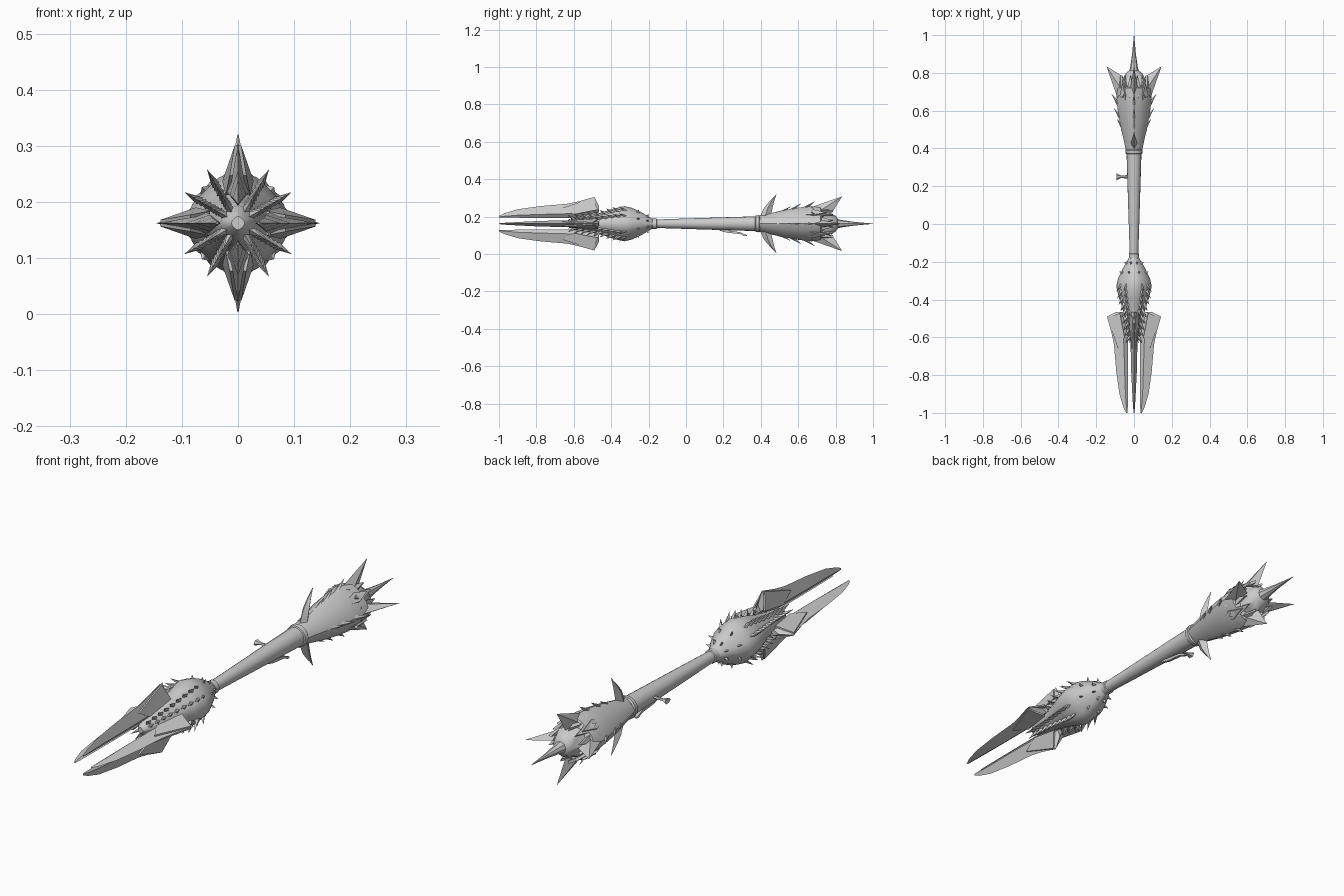
import bpy, bmesh, math
from mathutils import Vector

if "Cube" in bpy.data.objects:
    bpy.data.objects.remove(bpy.data.objects["Cube"])

CZ = 0.162                      # height of the long axis
grey = bpy.data.materials.new("grey_metal")
grey.diffuse_color = (0.6, 0.6, 0.6, 1)
grey.use_nodes = True
grey.node_tree.nodes["Principled BSDF"].inputs["Base Color"].default_value = grey.diffuse_color


def pt(a, r, y, t=0.0):
    """Point at angle a around the axis, radius r, station y, sideways offset t."""
    c, s = math.cos(a), math.sin(a)
    return Vector((r * c - t * s, y, CZ + r * s + t * c))


def finish(name, bm, angle=40):
    bmesh.ops.remove_doubles(bm, verts=bm.verts, dist=1e-5)
    bmesh.ops.recalc_face_normals(bm, faces=bm.faces)
    me = bpy.data.meshes.new(name)
    bm.to_mesh(me)
    bm.free()
    ob = bpy.data.objects.new(name, me)
    bpy.context.collection.objects.link(ob)
    me.materials.append(grey)
    bpy.ops.object.select_all(action='DESELECT')
    ob.select_set(True)
    bpy.context.view_layer.objects.active = ob
    bpy.ops.object.shade_smooth_by_angle(angle=math.radians(angle))
    return ob


def skin(bm, rings):
    """Join rings of points into a closed tube."""
    vr = [[bm.verts.new(p) for p in ring] for ring in rings]
    n = len(vr[0])
    for a, b in zip(vr, vr[1:]):
        for i in range(n):
            j = (i + 1) % n
            bm.faces.new((a[i], a[j], b[j], b[i]))
    bm.faces.new(vr[0])
    bm.faces.new(vr[-1])


def lathe(name, profile, sides=16, pinch=0.0):
    """Turned part along y; pinch pulls the diagonals in."""
    bm = bmesh.new()
    angs = [2 * math.pi * i / sides for i in range(sides)]
    skin(bm, [[pt(a, r * (1 - pinch * math.sin(2 * a) ** 2), y) for a in angs]
              for y, r in profile])
    return finish(name, bm)


def barb(bm, a, base0, base1, tip, w):
    """Pointed barb; base0/base1/tip are (y, r) pairs in the plane at angle a."""
    (y0, r0), (y1, r1), (yt, rt) = base0, base1, tip
    ym, rm = (y0 + y1) / 2, (r0 + r1) / 2
    ring = [bm.verts.new(p) for p in (pt(a, r0, y0), pt(a, rm, ym, w),
                                      pt(a, r1, y1), pt(a, rm, ym, -w))]
    top = bm.verts.new(pt(a, rt, yt))
    for i in range(4):
        bm.faces.new((ring[i], ring[(i + 1) % 4], top))
    bm.faces.new(ring)


def radius_at(profile, y):
    for (y0, r0), (y1, r1) in zip(profile, profile[1:]):
        if y0 <= y <= y1:
            return r0 + (r1 - r0) * (y - y0) / (y1 - y0)
    return 0.0


AXES = [k * math.pi / 2 for k in range(4)]

# Handle and collars
lathe("handle", [(-0.18, 0.022), (0.1, 0.031), (0.39, 0.04)])
lathe("front_collar", [(-0.185, 0.02), (-0.18, 0.027), (-0.158, 0.027), (-0.153, 0.02)])
lathe("rear_collar", [(0.368, 0.036), (0.373, 0.044), (0.39, 0.046), (0.395, 0.04)])

# Front bulb
bulb = [(-0.63, 0.012), (-0.6, 0.032), (-0.52, 0.045), (-0.45, 0.06), (-0.39, 0.08),
        (-0.33, 0.094), (-0.29, 0.085), (-0.24, 0.062), (-0.2, 0.038), (-0.17, 0.022)]
lathe("front_bulb", bulb, pinch=0.12)

# Four thin blades: (y, inner r, outer r, half thickness)
stations = [(-1.0, 0.034, 0.042, 0.002), (-0.97, 0.033, 0.056, 0.005),
            (-0.9, 0.032, 0.077, 0.009), (-0.78, 0.031, 0.094, 0.015),
            (-0.64, 0.031, 0.106, 0.018), (-0.58, 0.034, 0.118, 0.02),
            (-0.49, 0.055, 0.143, 0.02), (-0.465, 0.06, 0.095, 0.012)]
bm = bmesh.new()
for a in AXES:
    skin(bm, [[pt(a, ri, y), pt(a, ri + 0.3 * (ro - ri), y, t), pt(a, ro, y),
               pt(a, ri + 0.3 * (ro - ri), y, -t)] for y, ri, ro, t in stations])
finish("claw_blades", bm, 30)

# Shoulder plates laid over the blade roots
bm = bmesh.new()
for a in AXES:
    for s in (-1, 1):
        tri = [(-0.66, 0.085, 0.015), (-0.6, 0.05, 0.022), (-0.47, 0.075, 0.028),
               (-0.5, 0.138, 0.006)]
        skin(bm, [[pt(a, r, y, s * (t + d)) for y, r, t in tri] for d in (-0.006, 0)])
finish("shoulder_plates", bm, 20)

# Eight rows of forward barbs over the bulb
bm = bmesh.new()
for a in AXES:
    for off in (30, 60):
        ang = a + math.radians(off)
        for i in range(9):
            y = -0.3 - 0.034 * i
            r = radius_at(bulb, y) * 0.9
            r1 = radius_at(bulb, y - 0.035) * 0.9
            barb(bm, ang, (y, r - 0.006), (y - 0.035, r1 - 0.006),
                 (y - 0.06, r1 + 0.027), 0.009)
finish("bulb_barbs", bm, 20)

# Small studs around the neck of the bulb
bm = bmesh.new()
for k in range(8):
    for y in (-0.21, -0.26):
        r = radius_at(bulb, y)
        barb(bm, math.radians(45 * k + 22.5), (y + 0.012, r * 0.8), (y - 0.012, r * 0.88),
             (y + 0.008, r + 0.012), 0.005)
finish("neck_studs", bm, 20)

# Rear flared head with its inner cone
head = [(0.385, 0.042), (0.45, 0.056), (0.52, 0.072), (0.6, 0.086), (0.67, 0.094),
        (0.72, 0.09), (0.735, 0.07)]
lathe("rear_head", head, pinch=0.14)
lathe("head_cone", [(0.72, 0.072), (0.76, 0.062), (0.8, 0.042), (0.812, 0.025)], 8)
lathe("end_spike", [(0.79, 0.03), (0.83, 0.02), (0.9, 0.01), (1.0, 0.0008)], 8)

# Crown teeth around the mouth of the head
bm = bmesh.new()
for k in range(12):
    a = math.radians(30 * k + 15)
    d = math.radians(14)
    quad = [(a - d, 0.078, 0.705), (a, 0.088, 0.67), (a + d, 0.078, 0.705), (a, 0.072, 0.785)]
    skin(bm, [[pt(q, r + e, y) for q, r, y in quad] for e in (-0.008, 0.003)])
finish("crown_teeth", bm, 20)

# Corner plates on the diagonals of the head
bm = bmesh.new()
for a in AXES:
    ang = a + math.pi / 4
    plate = [(0.6, 0.068, 0.0), (0.68, 0.088, 0.02), (0.75, 0.085, 0.0), (0.68, 0.088, -0.02)]
    skin(bm, [[pt(ang, r + e, y, t) for y, r, t in plate] for e in (-0.012, 0.0)])
finish("corner_plates", bm, 20)

# Four crown spikes and the rows of barbs leading to them
bm = bmesh.new()
for a in AXES:
    barb(bm, a, (0.66, 0.085), (0.78, 0.058), (0.835, 0.146), 0.02)
    for y, rt in ((0.43, 0.072), (0.48, 0.092), (0.535, 0.108), (0.61, 0.12)):
        r = radius_at(head, y)
        barb(bm, a, (y, r - 0.006), (y + 0.05, r + 0.004), (y + 0.08, rt), 0.011)
finish("crown_spikes", bm, 20)

# Large swept spikes above and below the head root
bm = bmesh.new()
for a in (math.pi / 2, -math.pi / 2):
    skin(bm, [[pt(a, r, y - h), pt(a, r + 0.004, y, t), pt(a, r, y + h), pt(a, r + 0.004, y, -t)]
              for y, r, h, t in ((0.425, 0.04, 0.028, 0.016), (0.44, 0.085, 0.023, 0.014),
                                 (0.458, 0.118, 0.013, 0.008), (0.482, 0.154, 0.001, 0.001))])
finish("root_spikes", bm, 30)

# Side peg with a flared end
bm = bmesh.new()
skin(bm, [[pt(math.pi, r, 0.25 + h * math.cos(q), h * 0.6 * math.sin(q))
           for q in [math.pi * i / 3 for i in range(6)]]
          for r, h in ((0.03, 0.009), (0.07, 0.007), (0.08, 0.012), (0.092, 0.019))])
finish("side_peg", bm)

# Trigger bar under the handle
bm = bmesh.new()
skin(bm, [[pt(-math.pi / 2, r + dr, y, t) for dr, t in
           ((-h, -0.006), (-h, 0.006), (h, 0.006), (h, -0.006))]
          for y, r, h in ((0.18, 0.034, 0.003), (0.22, 0.042, 0.006), (0.29, 0.05, 0.005),
                          (0.31, 0.06, 0.005), (0.325, 0.064, 0.003))])
finish("trigger", bm, 30)
